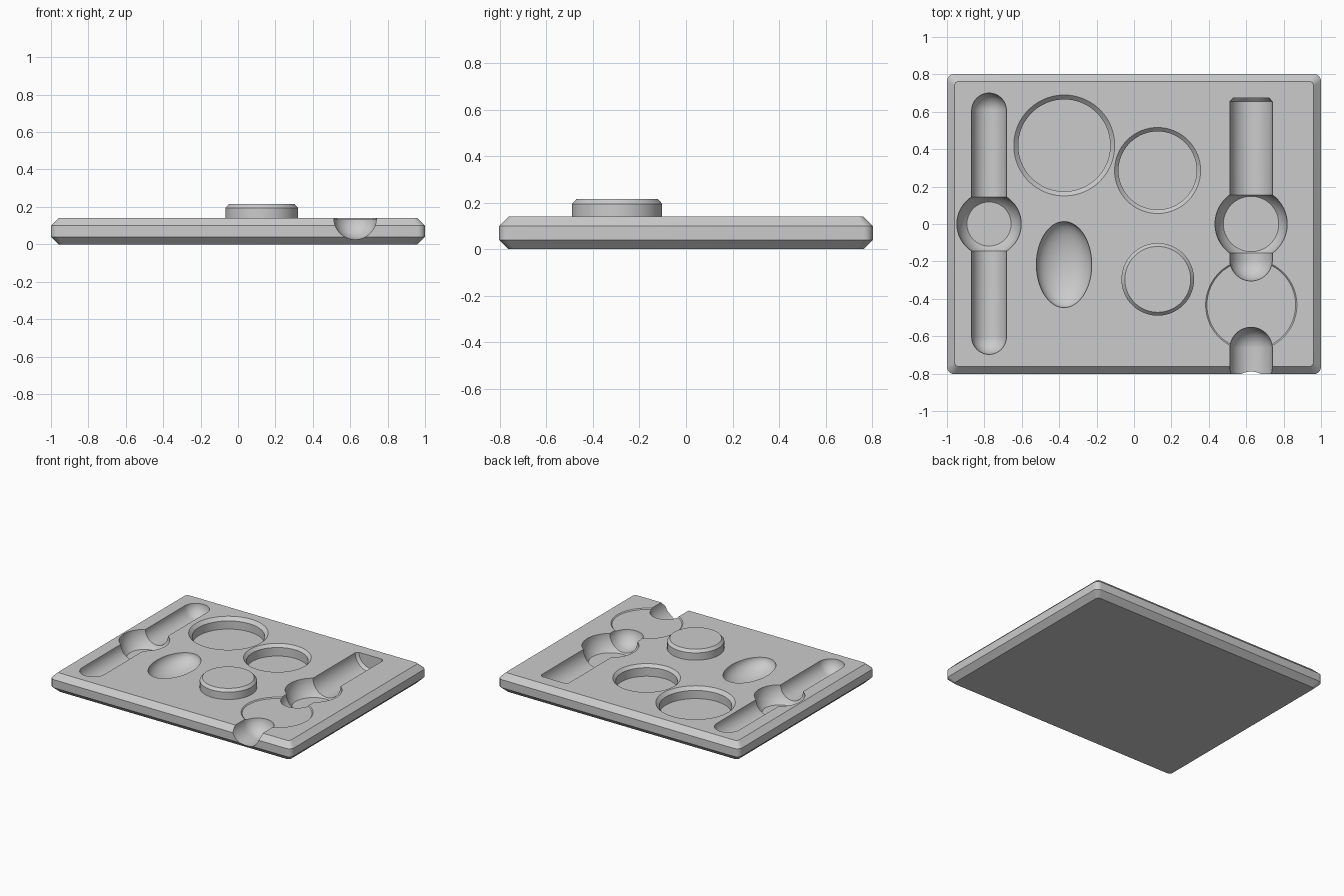
import bpy, bmesh, math
from mathutils import Vector

if "Cube" in bpy.data.objects:
    bpy.data.objects.remove(bpy.data.objects["Cube"])

TOP = 0.14


def loft(name, loops):
    """Closed solid skinned through loops with equal point counts."""
    bm = bmesh.new()
    rings = [[bm.verts.new(p) for p in loop] for loop in loops]
    n = len(rings[0])
    for a, b in zip(rings, rings[1:]):
        for i in range(n):
            j = (i + 1) % n
            bm.faces.new((a[i], a[j], b[j], b[i]))
    bm.faces.new(rings[0])
    bm.faces.new(rings[-1])
    bmesh.ops.remove_doubles(bm, verts=bm.verts, dist=1e-5)
    bmesh.ops.recalc_face_normals(bm, faces=bm.faces)
    me = bpy.data.meshes.new(name)
    bm.to_mesh(me)
    bm.free()
    ob = bpy.data.objects.new(name, me)
    bpy.context.collection.objects.link(ob)
    return ob


def lathe(name, profile, x, y, axis='z', n=64, sy=1.0):
    """Revolve (radius, height) points about z at (x, y), or about y at (x, TOP)."""
    loops = []
    for r, h in profile:
        ring = []
        for i in range(n):
            a = 2 * math.pi * (i + 0.5) / n
            c, s = r * math.cos(a), r * math.sin(a)
            ring.append(Vector((x + c, y + s * sy, h)) if axis == 'z'
                        else Vector((x + c, h, TOP + s)))
        loops.append(ring)
    return loft(name, loops)


def arc(r, centre, a0, a1, n=14):
    """Quarter-circle style profile points, angle measured from the equator."""
    pts = []
    for i in range(n + 1):
        a = math.radians(a0 + (a1 - a0) * i / n)
        pts.append((max(r * math.cos(a), 1e-4), centre + r * math.sin(a)))
    return pts


def plate_loop(inset, z, radius):
    pts = []
    for k, (sx, sy) in enumerate(((1, 1), (-1, 1), (-1, -1), (1, -1))):
        for i in range(7):
            a = math.radians(90 * k + 15 * i)
            pts.append((sx * (1 - inset - radius) + radius * math.cos(a),
                        sy * (0.803 - inset - radius) + radius * math.sin(a), z))
    return pts


# Chamfered base plate
plate = loft("base_plate", [plate_loop(0.04, 0, 0.025), plate_loop(0, 0.04, 0.04),
                            plate_loop(0, 0.10, 0.04), plate_loop(0.04, TOP, 0.025)])


def combine(tool, op='DIFFERENCE'):
    tool.hide_render = True
    mod = plate.modifiers.new(tool.name, 'BOOLEAN')
    mod.operation, mod.solver, mod.object = op, 'EXACT', tool
    bpy.context.view_layer.objects.active = plate
    bpy.ops.object.modifier_apply(modifier=mod.name)
    bpy.data.objects.remove(tool)


def round_pocket(name, x, y, r_floor, r_rim, depth):
    c = min(r_rim - r_floor, depth)
    pts = [(r_floor, TOP - depth), (r_floor, TOP - c), (r_rim, TOP), (r_rim, 0.3)]
    if c >= depth - 1e-6:
        pts.pop(0)
    combine(lathe(name, pts, x, y, n=80))


def ball_pocket(name, x, r, floor_r):
    a = math.degrees(math.acos(floor_r / r))
    combine(lathe(name, arc(r, TOP, -a, 0) + [(r, 0.4)], x, 0))


LX, LR = -0.775, 0.093
RX, RR = 0.626, 0.114

# Left tool groove with round ends
combine(lathe("left_groove", arc(LR, -0.697 + LR, -90, 0) + arc(LR, 0.70 - LR, 0, 90), LX, 0, 'y'))
# Right tool groove: chamfered far end, round near end
combine(lathe("right_groove", arc(RR, -0.305 + RR, -90, 0)
              + [(RR, 0.655), (RR - 0.018, 0.674)], RX, 0, 'y'))
# Front groove running out through the front edge
combine(lathe("front_groove", [(RR, -1.0)] + arc(RR, -0.552 - RR, 0, 90), RX, 0, 'y'))

# Flat-bottomed finger wells over the grooves
ball_pocket("left_well", LX, 0.172, 0.118)
ball_pocket("right_well", RX, 0.193, 0.148)

# Round pockets and the very shallow disc recess
round_pocket("large_pocket", -0.373, 0.42, 0.246, 0.27, 0.085)
round_pocket("medium_pocket", 0.126, 0.286, 0.209, 0.23, 0.085)
round_pocket("shallow_recess", 0.627, -0.433, 0.237, 0.244, 0.007)

# Oval scoop
scoop = [(0.148 * r, TOP + 0.1 * h) for r, h in arc(1, 0, -90, 0, 20)] + [(0.148, 0.3)]
combine(lathe("oval_scoop", scoop, -0.374, -0.217, sy=0.23 / 0.148))

# Raised round peg with chamfered rim
combine(lathe("peg", [(0.194, 0.08), (0.194, 0.195), (0.176, 0.215)], 0.127, -0.296, n=80), 'UNION')

bpy.ops.object.select_all(action='DESELECT')
plate.select_set(True)
bpy.context.view_layer.objects.active = plate
bpy.ops.object.shade_smooth_by_angle(angle=math.radians(25))
